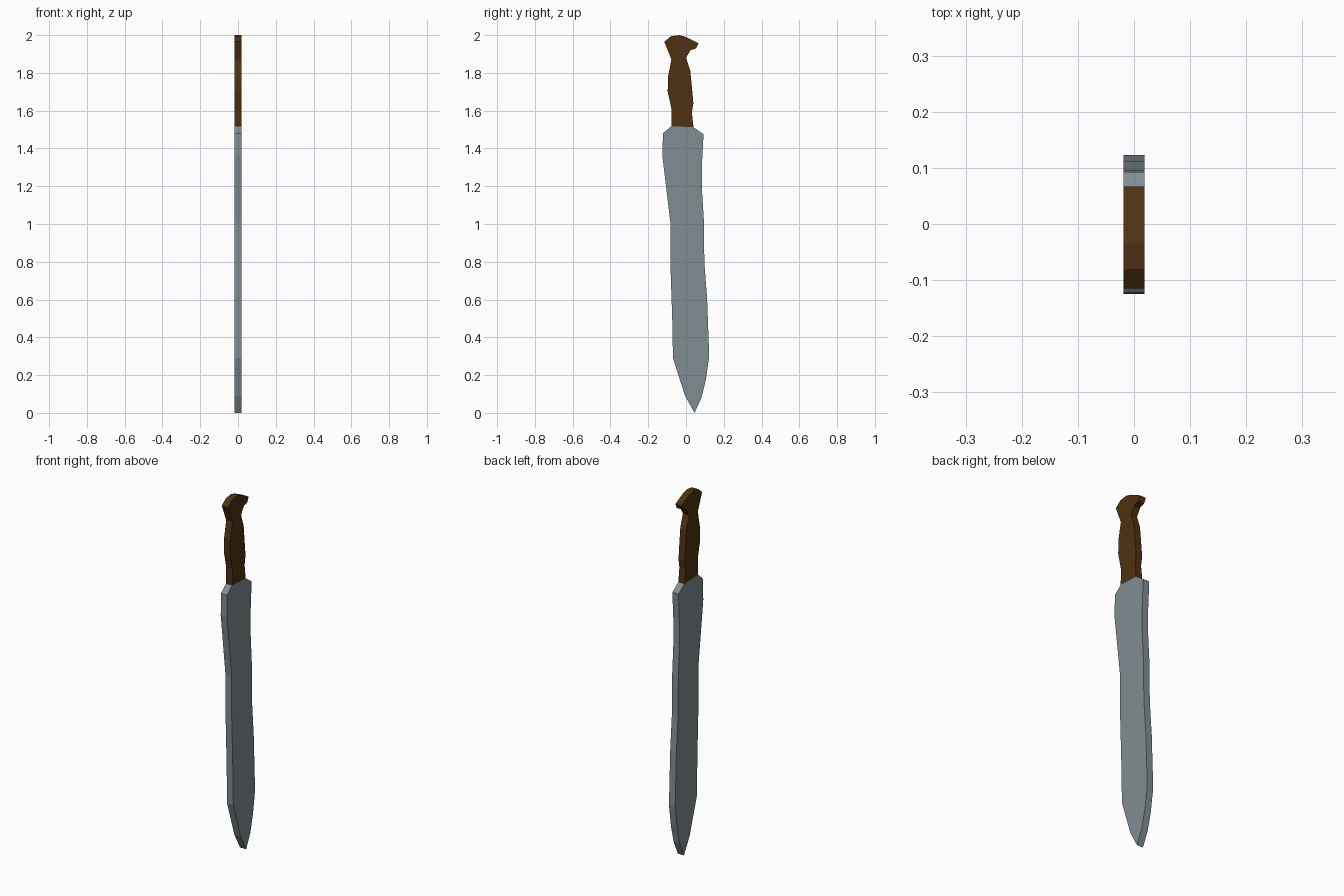
import bpy, bmesh

if "Cube" in bpy.data.objects:
    bpy.data.objects.remove(bpy.data.objects["Cube"])

HALF_THICKNESS = 0.019


def extrude_profile(name, outline, colour):
    """Extrude a (y, z) outline symmetrically along x into a flat slab."""
    bm = bmesh.new()
    face = bm.faces.new([bm.verts.new((-HALF_THICKNESS, y, z)) for y, z in outline])
    ext = bmesh.ops.extrude_face_region(bm, geom=[face], use_keep_orig=True)
    verts = [g for g in ext["geom"] if isinstance(g, bmesh.types.BMVert)]
    bmesh.ops.translate(bm, verts=verts, vec=(2 * HALF_THICKNESS, 0, 0))
    bmesh.ops.recalc_face_normals(bm, faces=bm.faces)
    mesh = bpy.data.meshes.new(name)
    bm.to_mesh(mesh)
    bm.free()
    mat = bpy.data.materials.new(name + "_colour")
    mat.diffuse_color = colour
    mat.use_nodes = True
    mat.node_tree.nodes["Principled BSDF"].inputs["Base Color"].default_value = mat.diffuse_color
    mesh.materials.append(mat)
    obj = bpy.data.objects.new(name, mesh)
    bpy.context.collection.objects.link(obj)
    return obj


# Blade: from the tip, up the +y edge, across the shoulders, down the -y edge
extrude_profile("blade", [
    (0.045, 0.0), (0.082, 0.08), (0.105, 0.175), (0.123, 0.30), (0.112, 0.60),
    (0.097, 0.80), (0.095, 1.01), (0.084, 1.19), (0.084, 1.31), (0.093, 1.475),
    (0.04, 1.512), (-0.078, 1.518), (-0.122, 1.48), (-0.125, 1.36),
    (-0.083, 1.01), (-0.083, 0.80), (-0.073, 0.50), (-0.069, 0.29),
    (-0.005, 0.09)], (0.22, 0.27, 0.29, 1))

# Handle: swelling grip with a hooked pommel
extrude_profile("handle", [
    (0.04, 1.512), (0.031, 1.59), (0.039, 1.64), (0.023, 1.81), (0.0, 1.88),
    (0.024, 1.92), (0.054, 1.93), (0.067, 1.957), (0.0, 1.99), (-0.035, 2.0),
    (-0.08, 1.994), (-0.115, 1.965), (-0.077, 1.87), (-0.095, 1.78),
    (-0.097, 1.70), (-0.077, 1.61), (-0.078, 1.518)], (0.08, 0.032, 0.006, 1))
